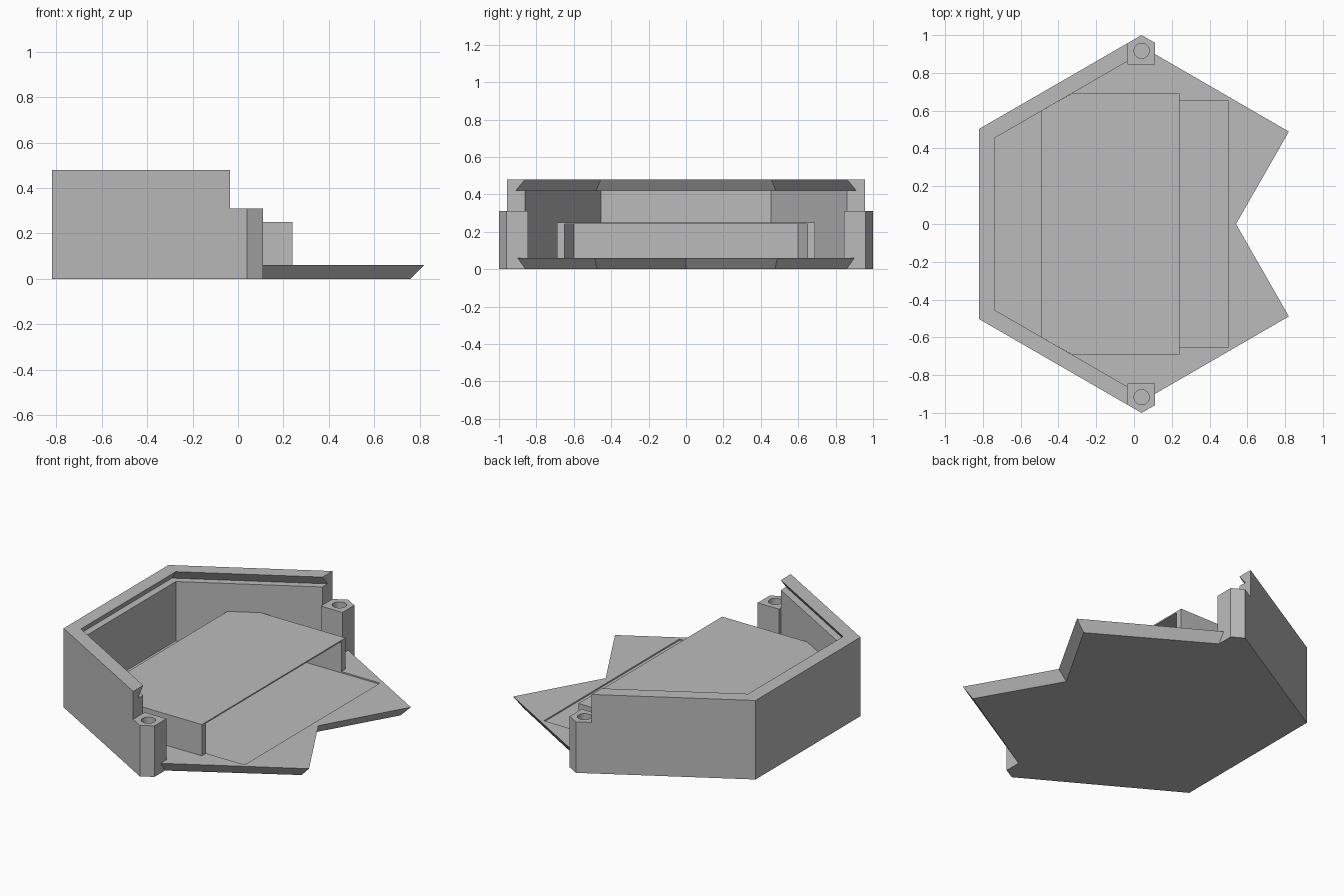
import bpy, bmesh, math

if "Cube" in bpy.data.objects:
    bpy.data.objects.remove(bpy.data.objects["Cube"])

grey = bpy.data.materials.new("plain_grey")
grey.use_nodes = True
colour = (0.5, 0.5, 0.5, 1)
grey.diffuse_color = colour
grey.node_tree.nodes["Principled BSDF"].inputs["Base Color"].default_value = colour

APEX_X, BACK_X, WALL_END = 0.04, -0.82, -0.035
WALL, GROOVE = 0.083, 0.04
HEIGHT, FLOOR, POST_H, BOX_H = 0.48, 0.06, 0.31, 0.25
SLOPE = math.tan(math.radians(30))


def hex_y(x, inset=0.0):
    """Height of the slanted hexagon side at x, moved inward by inset."""
    return 1 - SLOPE * abs(APEX_X - x) - inset / math.cos(math.radians(30))


def loft(name, rings, closed=False):
    """Skin equal-length rings of 3D points and cap (or join) the ends."""
    bm = bmesh.new()
    loops = [[bm.verts.new(p) for p in ring] for ring in rings]
    for a, b in zip(loops, loops[1:]):
        for i in range(len(a)):
            j = (i + 1) % len(a)
            bm.faces.new((a[i], a[j], b[j], b[i]))
    bm.faces.new(loops[0])
    bm.faces.new(loops[-1])
    bmesh.ops.recalc_face_normals(bm, faces=bm.faces)
    mesh = bpy.data.meshes.new(name)
    bm.to_mesh(mesh)
    bm.free()
    mesh.materials.append(grey)
    obj = bpy.data.objects.new(name, mesh)
    bpy.context.collection.objects.link(obj)
    return obj


def prism(name, bottom, z0, z1, top=None):
    return loft(name, [[(x, y, z0) for x, y in bottom],
                       [(x, y, z1) for x, y in top or bottom]])


def mirrored(half):
    """Mirror a half outline over y = 0, skipping points on the axis."""
    return half + [(x, -y) for x, y in reversed(half) if y > 0]


def cut(obj, cutter):
    mod = obj.modifiers.new("cut", 'BOOLEAN')
    mod.operation = 'DIFFERENCE'
    mod.solver = 'EXACT'
    mod.object = cutter
    bpy.context.view_layer.objects.active = obj
    bpy.ops.object.modifier_apply(modifier=mod.name)


# Wall with an undercut groove, swept round three sides of the hexagon
section = [(0, 0), (0, HEIGHT), (WALL, HEIGHT), (GROOVE, 0.42), (WALL, 0.42), (WALL, 0)]


def station(at_end, side):
    ring = []
    for inset, z in section:
        x = WALL_END if at_end else BACK_X + inset
        ring.append((x, side * hex_y(x, inset), z))
    return ring


loft("outer_wall", [station(True, 1), station(False, 1),
                    station(False, -1), station(True, -1)])


# Floor plate with a notched, undercut front edge
def floor_outline(edge_y, tip, notch_x):
    back = BACK_X + WALL
    return mirrored([(back, hex_y(back, WALL)), (WALL_END, hex_y(WALL_END, WALL)),
                     (WALL_END, 0.845), (0.11, 0.845), (0.11, edge_y), tip, (notch_x, 0)])


floor = prism("floor_plate", floor_outline(0.858, (0.76, 0.475), 0.487), 0, FLOOR,
              floor_outline(0.9, (0.82, 0.489), 0.54))

# Low inner tray, reaching the slanted walls at its back corners
tray = prism("inner_tray", mirrored([(-0.49, hex_y(-0.49, WALL)),
                                     (-0.33, 0.69), (0.24, 0.69)]), FLOOR, BOX_H)

# One cutter hollows the tray and sinks the shallow slide in the floor
cavity = prism("cavity_cutter", mirrored([(-0.41, 0.6), (-0.325, 0.65), (0.5, 0.65)]),
               FLOOR - 0.008, BOX_H - 0.008)
cut(tray, cavity)
cut(floor, cavity)
bpy.data.objects.remove(cavity)

# Corner posts with a round socket
for side, label in ((1, "back"), (-1, "front")):
    outline = [(WALL_END, 0.845), (0.11, 0.845), (0.11, hex_y(0.11)),
               (APEX_X, 1), (WALL_END, hex_y(WALL_END))]
    post = prism(label + "_post", [(x, side * y) for x, y in outline], 0, POST_H)
    circle = [(APEX_X + 0.04 * math.cos(a), side * 0.917 + 0.04 * math.sin(a))
              for a in (math.tau * i / 32 for i in range(32))]
    socket = prism("socket_cutter", circle, FLOOR, POST_H + 0.1)
    cut(post, socket)
    bpy.data.objects.remove(socket)
